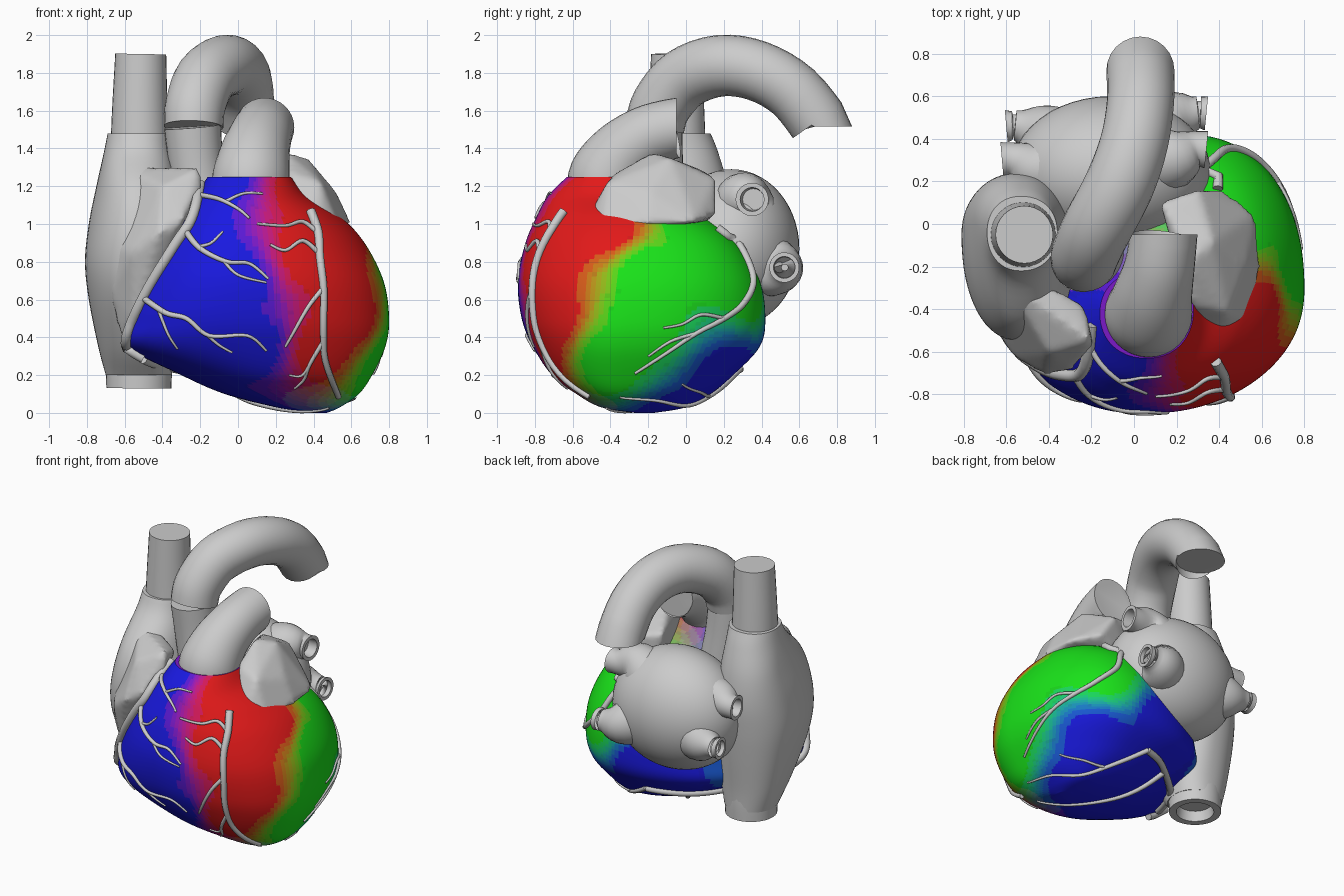
import bpy, bmesh, math
from mathutils import Vector
from mathutils.bvhtree import BVHTree

if "Cube" in bpy.data.objects:
    bpy.data.objects.remove(bpy.data.objects["Cube"])


def spline(rows, steps):
    """Catmull-Rom through rows of any width."""
    p = [Vector(r) for r in rows]
    p = [p[0]] + p + [p[-1]]
    out = []
    for i in range(1, len(p) - 2):
        a, b, c, d = p[i - 1:i + 3]
        for k in range(steps):
            t = k / steps
            out.append(0.5 * (2 * b + (c - a) * t + (2 * a - 5 * b + 4 * c - d) * t * t
                              + (3 * b - a - 3 * c + d) * t ** 3))
    return out + [p[-2]]


def finish(name, bm, angle=40):
    bmesh.ops.recalc_face_normals(bm, faces=bm.faces)
    me = bpy.data.meshes.new(name)
    bm.to_mesh(me)
    bm.free()
    ob = bpy.data.objects.new(name, me)
    bpy.context.collection.objects.link(ob)
    bpy.ops.object.select_all(action='DESELECT')
    ob.select_set(True)
    bpy.context.view_layer.objects.active = ob
    bpy.ops.object.shade_smooth_by_angle(angle=math.radians(angle))
    return ob


def skin(name, rings):
    bm = bmesh.new()
    vs = [[bm.verts.new(p) for p in r] for r in rings]
    n = len(vs[0])
    for a, b in zip(vs, vs[1:]):
        for i in range(n):
            j = (i + 1) % n
            bm.faces.new((a[i], a[j], b[j], b[i]))
    bm.faces.new(vs[0])
    bm.faces.new(vs[-1])
    return finish(name, bm)


def loft(name, rows, n, steps, power=0.92):
    """Rows: z, then left, front, right and back extreme points of the section."""
    rings = []
    for z, xl, yl, xf, yf, xr, yr, xb, yb in spline(rows, steps):
        ring = []
        for i in range(n):
            t = 2 * math.pi * i / n
            c, s = math.cos(t), math.sin(t)
            cx, ex = (xb if s > 0 else xf), (xr if c > 0 else xl)
            cy, ey = (yr if c > 0 else yl), (yb if s > 0 else yf)
            ring.append((cx + (ex - cx) * abs(c) ** power, cy + (ey - cy) * abs(s) ** power, z))
        rings.append(ring)
    return skin(name, rings)


def tube(name, rows, n=32, steps=5, end=None, hole=False):
    """Rows: x, y, z, radius. Optional end-face direction and recessed opening."""
    pts = spline(rows, steps)
    pos = [p.xyz for p in pts]
    rings, ref = [], Vector((1, 0.01, 0.02))
    if abs((pos[1] - pos[0]).normalized().x) > 0.8:
        ref = Vector((0, 1, 0))

    def ring(c, t, r):
        u = (ref - t * ref.dot(t)).normalized()
        v = t.cross(u)
        return [c + r * (u * math.cos(a) + v * math.sin(a))
                for a in (2 * math.pi * i / n for i in range(n))]
    for i, c in enumerate(pos):
        t = (pos[min(i + 1, len(pos) - 1)] - pos[max(i - 1, 0)]).normalized()
        if end and i == len(pos) - 1:
            t = Vector(end)
        rings.append(ring(c, t, pts[i][3]))
    if hole:
        rings.append(ring(pos[-1], t, pts[-1][3] * 0.72))
        rings.append(ring(pos[-1] - t * 0.07, t, pts[-1][3] * 0.65))
    return skin(name, rings)


def blob(name, pts):
    """Softened convex lump."""
    bm = bmesh.new()
    for p in pts:
        bm.verts.new(p)
    bmesh.ops.convex_hull(bm, input=bm.verts)
    ob = finish(name, bm, 180)
    m = ob.modifiers.new("remesh", 'REMESH')
    m.mode, m.voxel_size, m.use_smooth_shade = 'VOXEL', 0.022, True
    m = ob.modifiers.new("soften", 'SMOOTH')
    m.factor, m.iterations = 0.5, 6
    return ob


# Ventricles
heart = loft("ventricles", [
    (1.25, -.16, -.42, .06, -.63, .28, -.4, .06, -.22),
    (1.15, -.23, -.42, .05, -.73, .36, -.35, .1, -.1),
    (1.04, -.33, -.4, .04, -.79, .54, -.25, .2, .09),
    (.9, -.42, -.4, .04, -.85, .67, -.25, .25, .27),
    (.7, -.51, -.4, .04, -.89, .77, -.27, .25, .39),
    (.5, -.58, -.4, .05, -.87, .8, -.3, .25, .42),
    (.35, -.58, -.38, .1, -.81, .78, -.32, .25, .39),
    (.2, -.3, -.3, .2, -.71, .71, -.33, .28, .25),
    (.1, -.07, -.25, .3, -.58, .64, -.33, .33, .13),
    (.03, .2, -.22, .4, -.45, .54, -.3, .4, 0),
    (0, .38, -.22, .42, -.27, .47, -.22, .42, -.17)], 144, 9)

# Territory colours, blended from anchor points (red, green, blue)
anchors = [
    [(.38, -.8, .85), (.55, -.7, .8), (.6, -.65, .5), (.45, -.75, .35), (.3, -.55, 1.1), (.58, -.4, .95)],
    [(.75, -.2, .75), (.6, .15, .8), (.78, -.25, .45), (.5, .3, .65), (.72, -.42, .28), (.5, .02, 1.0)],
    [(-.4, -.6, .5), (-.02, -.87, .7), (-.1, -.6, 1.2), (.08, -.8, .35), (0, -.3, .1),
     (.4, -.1, .08), (.1, .35, .4), (.5, .2, .22), (-.2, -.7, .9)]]
palette, Q = {}, 8
for f in heart.data.polygons:
    w = [sum((f.center - Vector(a)).length ** -5 for a in g) for g in anchors]
    k = tuple(round(Q * v / sum(w)) for v in w)
    if k not in palette:
        m = bpy.data.materials.new("territory_%d_%d_%d" % k)
        m.diffuse_color = [0.01 + 0.75 * v / Q for v in k] + [1]
        m.use_nodes = True
        m.node_tree.nodes["Principled BSDF"].inputs["Base Color"].default_value = m.diffuse_color
        palette[k] = len(heart.data.materials)
        heart.data.materials.append(m)
    f.material_index = palette[k]

# Right atrium with its auricle and the two great veins
loft("right_atrium", [
    (.2, -.7, 0, -.52, -.18, -.35, 0, -.52, .17),
    (.35, -.74, 0, -.54, -.32, -.33, 0, -.52, .18),
    (.6, -.79, -.03, -.55, -.48, -.3, -.1, -.52, .21),
    (.8, -.81, -.05, -.55, -.54, -.27, -.15, -.53, .23),
    (1.0, -.79, -.03, -.53, -.54, -.27, -.15, -.54, .24),
    (1.2, -.75, 0, -.53, -.46, -.31, -.1, -.54, .22),
    (1.38, -.71, -.03, -.53, -.28, -.35, -.05, -.53, .17),
    (1.48, -.69, -.04, -.53, -.22, -.36, -.04, -.53, .13)], 64, 5)
blob("right_auricle", [
    (-.2, -.55, 1.3), (-.19, -.57, 1.18), (-.23, -.38, 1.24), (-.29, -.69, 1.02), (-.42, -.71, .95),
    (-.56, -.63, .85), (-.55, -.52, .47), (-.62, -.4, .38), (-.72, -.38, .9), (-.6, -.28, 1.3),
    (-.42, -.28, 1.28), (-.68, -.45, .65), (-.4, -.61, 1.2), (-.37, -.62, .84)])
tube("superior_vena_cava", [(-.52, -.05, 1.4, .155), (-.52, -.05, 1.6, .147), (-.515, -.05, 1.9, .135)])
tube("inferior_vena_cava", [(-.53, 0, .4, .17), (-.525, 0, .25, .175), (-.525, 0, .13, .172)], hole=True)

# Left atrium, pulmonary veins and left auricle
bm = bmesh.new()
bmesh.ops.create_uvsphere(bm, u_segments=48, v_segments=28, radius=1)
for v in bm.verts:
    v.co = Vector((-.11, .24, .87)) + v.co * Vector((1, 0, 0)).x
    d = v.co - Vector((-.11, .24, .87))
    v.co = Vector((-.11 + d.x * .47, .24 + d.y * .36, .87 + d.z * .42))
finish("left_atrium", bm, 180)
for i, (x, y, z, r) in enumerate([(.34, .35, 1.13, .088), (.34, .52, .77, .08),
                                  (-.62, .3, 1.02, .085), (-.6, .46, .78, .075)]):
    mid = -.11
    tube("pulmonary_vein_%d" % (i + 1), [
        (mid + (x - mid) * .3, .3, .4 * .87 + .6 * z, .2),
        (mid + (x - mid) * .65, y - .04, z, .15),
        (mid + (x - mid) * .88, y, z, r),
        (x, y, z, r)], n=24, hole=True)
blob("left_auricle", [
    (.45, -.55, .92), (.37, -.53, 1.02), (.28, -.46, 1.12), (.27, -.38, 1.27), (.26, -.18, 1.38),
    (.37, -.08, 1.35), (.52, -.2, 1.17), (.6, -.2, 1.0), (.54, -.45, .97), (.57, .05, 1.01),
    (.42, .16, 1.05), (.3, .16, 1.24), (.12, .1, 1.28), (.15, .1, 1.0), (.44, -.42, 1.22)])

# Aorta and pulmonary trunk
tube("aortic_root", [(-.18, -.15, 1.05, .15), (-.22, -.16, 1.3, .145), (-.24, -.17, 1.515, .15)])
tube("aortic_arch", [
    (-.235, -.165, 1.515, .157), (-.225, -.13, 1.63, .16), (-.17, -.01, 1.77, .163),
    (-.07, .18, 1.838, .163), (0, .38, 1.81, .16), (.03, .57, 1.7, .158), (.03, .72, 1.515, .16)],
    n=24, steps=4, end=(0, 0, -1))
tube("pulmonary_trunk", [
    (.065, -.42, 1.16, .205), (.07, -.415, 1.25, .205), (.09, -.33, 1.37, .185),
    (.12, -.2, 1.465, .165), (.14, -.05, 1.51, .158)], end=(0, 1, 0))

# Coronary vessels, laid on the ventricles by casting rays from a view side
tree = BVHTree.FromPolygons([v.co for v in heart.data.vertices],
                            [tuple(f.vertices) for f in heart.data.polygons])
sides = {
    "front": (lambda a, b, d: Vector((a, d, b)), -3, -.45, Vector((0, 1, 0))),
    "right": (lambda a, b, d: Vector((d, a, b)), 3, .4, Vector((-1, 0, 0))),
    "below": (lambda a, b, d: Vector((a, b, d)), -3, .2, Vector((0, 0, 1)))}


def vessels(name, side, paths):
    place, far, near, ray = sides[side]
    cu = bpy.data.curves.new(name, 'CURVE')
    cu.dimensions, cu.bevel_depth, cu.bevel_resolution, cu.use_fill_caps = '3D', 1, 2, True
    for r0, r1, path in paths:
        pts = spline(path, 6)
        sp = cu.splines.new('POLY')
        sp.points.add(len(pts) - 1)
        for i, (a, b) in enumerate(pts):
            hit = tree.ray_cast(place(a, b, far), ray)
            if hit[0] is None:
                hit = tree.find_nearest(place(a, b, near))
            r = r0 + (r1 - r0) * i / (len(pts) - 1)
            sp.points[i].co = (*(hit[0] + hit[1] * r * .4), 1)
            sp.points[i].radius = r
    bpy.context.collection.objects.link(bpy.data.objects.new(name, cu))


vessels("left_anterior_artery", "front", [
    (.026, .016, [(.38, 1.06), (.42, .95), (.43, .82), (.45, .65), (.45, .45), (.46, .28), (.53, .09)]),
    (.014, .007, [(.42, .95), (.34, 1.01), (.25, .99), (.1, 1.0)]),
    (.014, .007, [(.42, .85), (.34, .91), (.25, .86), (.17, .89)]),
    (.014, .007, [(.44, .65), (.37, .56), (.29, .42), (.25, .35)]),
    (.013, .006, [(.45, .38), (.38, .26), (.35, .18), (.3, .13)]),
    (.009, .006, [(.39, .28), (.34, .2), (.27, .2)])])
vessels("right_coronary_artery", "front", [
    (.03, .028, [(-.19, 1.2), (-.24, 1.02), (-.33, .88), (-.47, .65), (-.56, .46), (-.58, .35), (-.5, .29)]),
    (.015, .007, [(-.2, 1.15), (-.1, 1.13), (0, 1.08), (.06, 1.03)]),
    (.01, .006, [(-.06, 1.12), (.03, 1.16), (.13, 1.16)]),
    (.018, .007, [(-.28, .97), (-.2, .87), (-.06, .8), (.06, .79), (.16, .71)]),
    (.01, .006, [(-.08, .81), (0, .73), (.15, .69)]),
    (.01, .006, [(-.2, .88), (-.14, .9), (-.08, .96)]),
    (.018, .007, [(-.5, .61), (-.38, .53), (-.27, .5), (-.15, .41), (.05, .41), (.15, .33)]),
    (.01, .006, [(-.42, .55), (-.37, .42), (-.32, .34)]),
    (.01, .006, [(-.17, .42), (-.1, .36), (-.03, .32)])])
vessels("circumflex_artery", "right", [
    (.024, .008, [(.18, 1.0), (.29, .86), (.35, .7), (.3, .58), (.2, .5), (.05, .42), (-.1, .32), (-.27, .21)]),
    (.011, .006, [(.2, .5), (.08, .52), (-.02, .47), (-.12, .45)]),
    (.011, .006, [(.05, .42), (-.08, .38), (-.2, .3)])])
vessels("posterior_vessels", "below", [
    (.026, .022, [(-.5, -.35), (-.4, -.12), (-.24, .06), (-.04, .22), (.12, .28)]),
    (.02, .007, [(-.12, .15), (.05, -.08), (.25, -.26), (.48, -.42)]),
    (.018, .006, [(.12, .28), (.3, .16), (.45, .02), (.58, -.15), (.62, -.35)]),
    (.01, .006, [(.36, .12), (.5, .08), (.62, -.02)])])
